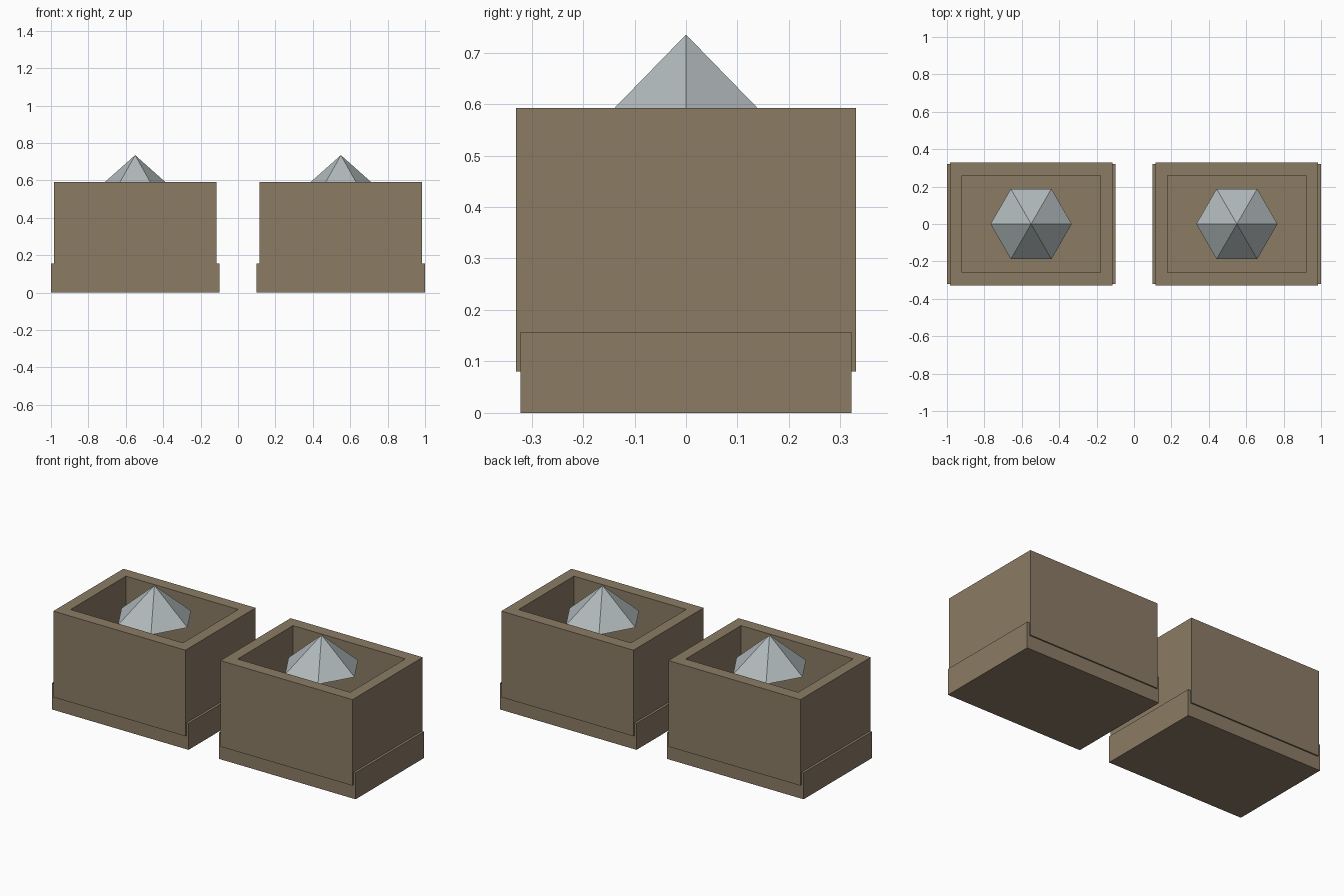
import bpy, bmesh, math
from mathutils import Matrix, Vector

if "Cube" in bpy.data.objects:
    bpy.data.objects.remove(bpy.data.objects["Cube"])


def material(name, rgb):
    m = bpy.data.materials.new(name)
    m.diffuse_color = (*rgb, 1.0)
    m.use_nodes = True
    m.node_tree.nodes["Principled BSDF"].inputs["Base Color"].default_value = m.diffuse_color
    return m


wood = material("brown_wood", (0.26, 0.20, 0.13))
ore = material("pale_grey_ore", (0.44, 0.49, 0.50))


def finish(bm, name, mat):
    mesh = bpy.data.meshes.new(name)
    bm.to_mesh(mesh)
    bm.free()
    mesh.materials.append(mat)
    bpy.context.collection.objects.link(bpy.data.objects.new(name, mesh))


def box(name, lo, hi, mat):
    lo, hi = Vector(lo), Vector(hi)
    bm = bmesh.new()
    bmesh.ops.create_cube(bm, size=1, matrix=Matrix.Translation((lo + hi) / 2)
                          @ Matrix.Diagonal((*(hi - lo), 1)))
    finish(bm, name, mat)


WALL_X, WALL_Y, WALL_LOW, WALL_TOP = 0.435, 0.33, 0.08, 0.592
IN_X, IN_Y = 0.37, 0.26

for side, cx in (("left", -0.55), ("right", 0.55)):
    # Base slab, longer but narrower than the walls
    box(side + "_base", (cx - 0.45, -0.322, 0), (cx + 0.45, 0.322, 0.157), wood)

    # Long walls between the end walls
    for name, y0, y1 in (("front", -WALL_Y, -IN_Y), ("back", IN_Y, WALL_Y)):
        box(f"{side}_{name}_wall", (cx - IN_X, y0, WALL_LOW), (cx + IN_X, y1, WALL_TOP), wood)

    # End walls over the full width
    for name, x0, x1 in (("inner_end", -WALL_X, -IN_X), ("outer_end", IN_X, WALL_X)):
        box(f"{side}_{name}_wall", (cx + x0, -WALL_Y, WALL_LOW), (cx + x1, WALL_Y, WALL_TOP), wood)

    # Six-sided mound in the box
    bm = bmesh.new()
    low, top = 0.542, 0.735
    bmesh.ops.create_cone(bm, cap_ends=True, segments=6, radius1=0.217, radius2=0, depth=top - low,
                          matrix=Matrix.Translation((cx, 0, (low + top) / 2))
                          @ Matrix.Rotation(math.radians(90), 4, "Z"))
    finish(bm, side + "_mound", ore)
